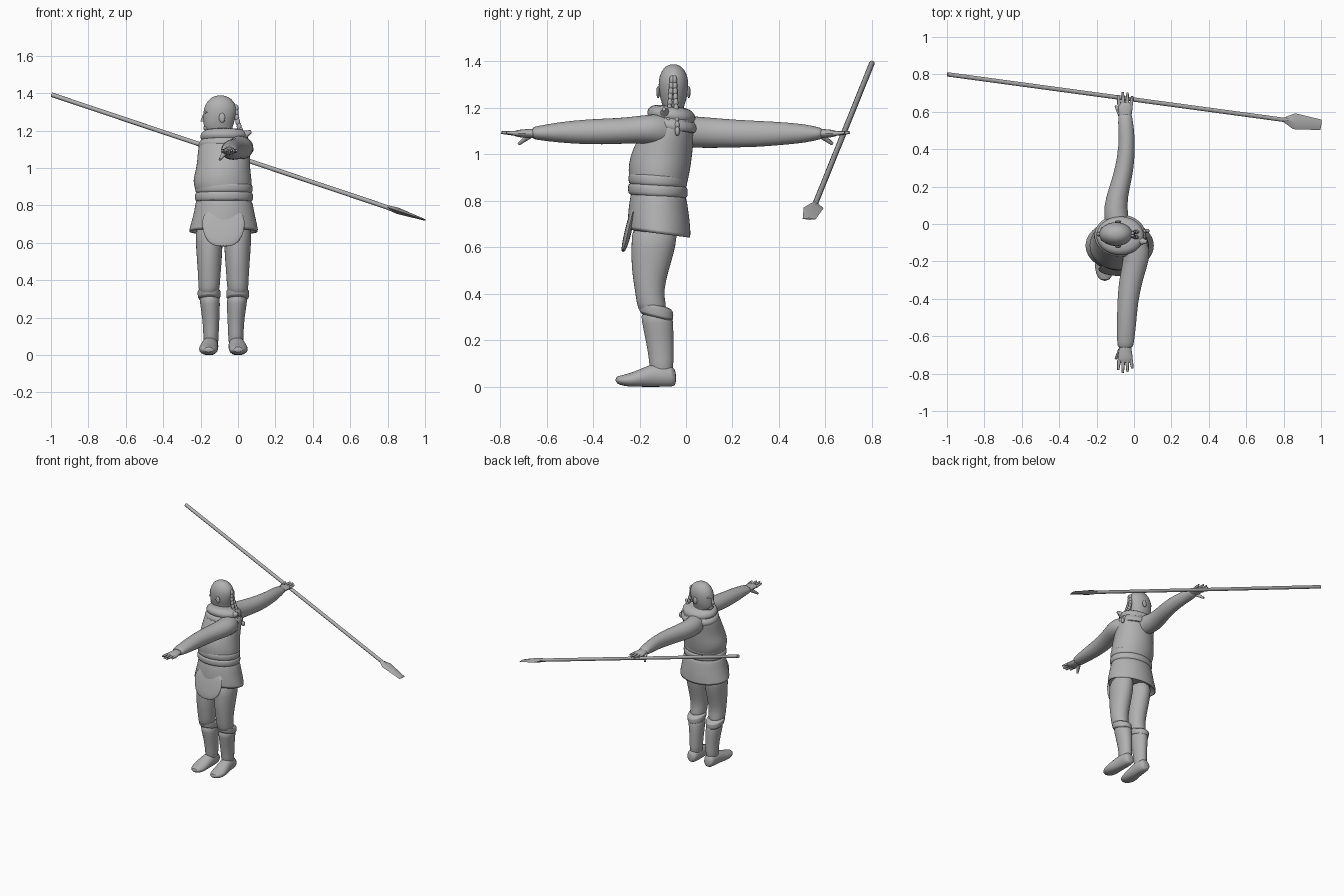
import bpy, bmesh
from math import cos, sin, pi, radians
from mathutils import Vector, Matrix

cube = bpy.data.objects.get("Cube")
if cube:
    bpy.data.objects.remove(cube, do_unlink=True)

# One plain colour throughout
GREY = bpy.data.materials.new("plain grey")
GREY.use_nodes = True
GREY.diffuse_color = (.44, .44, .44, 1)
GREY.node_tree.nodes["Principled BSDF"].inputs["Base Color"].default_value = GREY.diffuse_color


def finish(name, bm, soften):
    """Turn a bmesh into a shaded object, optionally with a softening subdivision."""
    bmesh.ops.recalc_face_normals(bm, faces=bm.faces[:])
    mesh = bpy.data.meshes.new(name)
    bm.to_mesh(mesh)
    bm.free()
    mesh.materials.append(GREY)
    obj = bpy.data.objects.new(name, mesh)
    bpy.context.collection.objects.link(obj)
    if soften:
        obj.modifiers.new("soften", "SUBSURF").levels = 1
        obj.modifiers["soften"].render_levels = 1
    bpy.ops.object.select_all(action="DESELECT")
    obj.select_set(True)
    bpy.context.view_layer.objects.active = obj
    bpy.ops.object.shade_smooth_by_angle(angle=radians(45))
    return obj


def loft(name, rings, axis="z", sides=16, tilt=0, soften=True, ground=False):
    """Skin elliptical rings (x, y, z, radius across, radius deep) along an axis."""
    bm = bmesh.new()
    loops = []
    for x, y, z, across, deep in rings:
        loop = []
        for i in range(sides):
            a = 2 * pi * i / sides
            u, v = across * cos(a), deep * sin(a)
            point = Vector((x + u, y + v, z + tilt * v)) if axis == "z" else Vector((x + u, y, z + v))
            if ground:
                point.z = max(point.z, 0)
            loop.append(bm.verts.new(point))
        loops.append(loop)
    for low, high in zip(loops, loops[1:]):
        for i in range(sides):
            j = (i + 1) % sides
            bm.faces.new((low[i], low[j], high[j], high[i]))
    bm.faces.new(loops[0][::-1])
    bm.faces.new(loops[-1])
    return finish(name, bm, soften)


def tapered(name, start, end, r_start, r_end, sides=8):
    """A tapering rod between two points."""
    start, end = Vector(start), Vector(end)
    span = end - start
    bm = bmesh.new()
    place = Matrix.Translation((start + end) / 2) @ span.to_track_quat("Z", "Y").to_matrix().to_4x4()
    bmesh.ops.create_cone(bm, cap_ends=True, segments=sides, radius1=r_start,
                          radius2=r_end, depth=span.length, matrix=place)
    return finish(name, bm, False)


def ball(name, centre, size):
    bm = bmesh.new()
    bmesh.ops.create_uvsphere(bm, u_segments=12, v_segments=8, radius=1,
                              matrix=Matrix.Translation(centre) @ Matrix.Diagonal((*size, 1)))
    return finish(name, bm, False)


# Legs and boots, mirrored about the hips
HIP = -.078
for side, s in (("right", -1), ("left", 1)):
    def leg_rings(rows):
        return [(HIP + s * dx, y, z, w, d) for dx, y, z, w, d in rows]

    loft(side + "_trouser_leg", leg_rings([
        (.08, -.14, .31, .05, .06), (.076, -.15, .36, .058, .064), (.076, -.158, .41, .06, .062),
        (.075, -.155, .5, .067, .081), (.076, -.14, .6, .074, .098), (.077, -.13, .72, .075, .105)]))
    loft(side + "_boot_shaft", leg_rings([
        (.068, -.105, .03, .043, .052), (.066, -.106, .12, .041, .053), (.067, -.114, .2, .047, .061),
        (.072, -.122, .28, .055, .069), (.076, -.13, .33, .056, .07)]))
    loft(side + "_boot_cuff", leg_rings([
        (.076, -.128, .295, .05, .06), (.076, -.128, .302, .062, .075),
        (.077, -.13, .345, .065, .079), (.077, -.13, .356, .05, .06)]), tilt=-.25)
    loft(side + "_boot_foot", leg_rings([
        (.07, -.042, .035, .025, .025), (.07, -.055, .045, .04, .048), (.07, -.11, .05, .045, .055),
        (.074, -.16, .045, .047, .05), (.08, -.21, .033, .053, .037),
        (.08, -.265, .026, .05, .026), (.078, -.306, .03, .022, .014)]), "y", ground=True)

# Tunic skirt with a hem that dips at the back
loft("tunic_skirt", [
    (HIP, -.115, .86, .145, .115), (-.074, -.117, .81, .154, .122), (-.074, -.117, .74, .167, .134),
    (-.077, -.115, .66, .19, .138), (-.077, -.115, .652, .18, .128), (-.077, -.115, .71, .15, .11)],
    tilt=-.13, sides=24)

# Front flap below the belt
loft("front_flap", [
    (HIP, -.272, .578, .04, .006), (HIP, -.264, .605, .088, .014), (HIP, -.251, .66, .114, .016),
    (HIP, -.238, .72, .118, .014), (HIP, -.222, .78, .1, .01)])

# Sash in two close wraps
for name, base, grow in (("lower_sash", .82, 0), ("upper_sash", .864, -.002)):
    loft(name, [(-.075, -.121, base + h, .157 + grow - inset, .13 + grow - inset)
                for h, inset in ((-.004, .03), (0, .005), (.012, 0), (.038, 0), (.048, .005), (.052, .03))],
         sides=24, tilt=-.06)

# Jacket body
loft("jacket_body", [
    (-.075, -.118, .84, .145, .12), (-.079, -.118, .89, .152, .127), (-.084, -.116, .93, .16, .134),
    (-.08, -.108, .99, .146, .135), (-.077, -.095, 1.04, .142, .126), (-.075, -.075, 1.1, .14, .116),
    (-.073, -.062, 1.16, .13, .104), (-.072, -.055, 1.2, .07, .06)], sides=24)

# Shawl: two soft rolls round the shoulders, with a loose point behind
for name, base, wide, deep in (("lower_shawl_roll", 1.105, .143, .118), ("upper_shawl_roll", 1.15, .132, .108)):
    loft(name, [(-.074, -.063, base + h, wide - inset, deep - inset) for h, inset in (
        (-.01, .03), (0, .006), (.02, 0), (.045, .012), (.06, .045))], tilt=-.12, sides=20)
tapered("shawl_back_point", (-.03, -.08, 1.15), (.07, -.095, 1.195), .05, .008)

# Sleeves running into the shoulders
loft("right_sleeve", [
    (-.06, .02, 1.09, .05, .06), (-.02, -.06, 1.1, .075, .072), (.02, -.14, 1.11, .074, .066),
    (.003, -.23, 1.105, .068, .058), (-.017, -.3, 1.1, .065, .057), (-.035, -.42, 1.097, .056, .056),
    (-.04, -.55, 1.095, .052, .045), (-.046, -.64, 1.092, .045, .03), (-.046, -.665, 1.092, .042, .026)], "y")
loft("left_sleeve", [
    (-.07, -.09, 1.1, .06, .06), (-.085, -.02, 1.1, .07, .07), (-.105, .09, 1.093, .063, .068),
    (-.076, .2, 1.09, .056, .061), (-.05, .3, 1.088, .051, .058), (-.037, .42, 1.09, .044, .05),
    (-.043, .52, 1.09, .043, .04), (-.047, .57, 1.09, .038, .027), (-.047, .59, 1.09, .035, .023)], "y")

# Hands with open fingers
for side, s, wrist in (("right", -1, .645), ("left", 1, .555)):
    x, z = -.047, 1.09
    loft(side + "_palm", [(x, s * (wrist + reach), z, w, thick) for reach, w, thick in (
        (-.05, .028, .02), (0, .032, .022), (.04, .037, .02), (.075, .044, .017), (.1, .038, .01))],
         "y", sides=12)
    for i, length in enumerate((.135, .15, .147, .128)):
        spread = (i - 1.5) * .021
        tapered(f"{side}_finger_{i + 1}", (x + spread, s * (wrist + .08), z),
                (x + spread * 1.2, s * (wrist + length), z + .004), .011, .006)
    tapered(side + "_thumb", (x - .025, s * (wrist + .03), z - .01),
            (x - .05, s * (wrist + .075), z - .045), .014, .007)

# Head turned toward the right, with nose and ears
FACE_Y = -.054
loft("head", [(x, FACE_Y, z, w, d) for x, z, w, d in (
    (-.07, 1.13, .06, .055), (-.075, 1.185, .06, .05), (-.108, 1.2, .072, .042),
    (-.104, 1.235, .083, .058), (-.098, 1.28, .09, .065), (-.094, 1.32, .091, .066),
    (-.093, 1.355, .074, .055), (-.094, 1.38, .046, .035), (-.094, 1.388, .015, .012))])
tapered("nose", (-.178, FACE_Y, 1.288), (-.187, FACE_Y, 1.247), .008, .014)
ball("brow", (-.165, FACE_Y, 1.298), (.02, .04, .012))
ball("chin", (-.165, FACE_Y, 1.214), (.02, .026, .018))
for side, s in (("right", -1), ("left", 1)):
    ball(side + "_ear", (-.085, FACE_Y + s * .066, 1.268), (.017, .008, .026))

# Plaited hair hanging down the back
for name, offset, beads in (("long_braid", .012, 10), ("short_braid", -.018, 8)):
    for i in range(beads):
        drop = i / 9
        ball(f"{name}_{i + 1}", (-.01 + .08 * drop ** 2, FACE_Y + offset * (.4 + drop), 1.32 - .22 * drop),
             (.013, .011, .02))

# Spear: round shaft and a flat, blunt-ended blade
BUTT, TIP = Vector((-.997, .8, 1.392)), Vector((1, .53, .722))
span = TIP - BUTT
tapered("spear_shaft", BUTT, BUTT + span * .925, .012, .012, 10)
blade = loft("spear_blade", [(0, 0, span.length * t, w, d) for t, w, d in (
    (.9, .012, .012), (.928, .043, .017), (1, .028, .004))], sides=4, soften=False)
along = span.normalized()
across = (Vector((0, 1, 0)) - along * along.y).normalized()
turn = Matrix((across, along.cross(across), along)).transposed().to_4x4()
blade.matrix_world = Matrix.Translation(BUTT) @ turn
